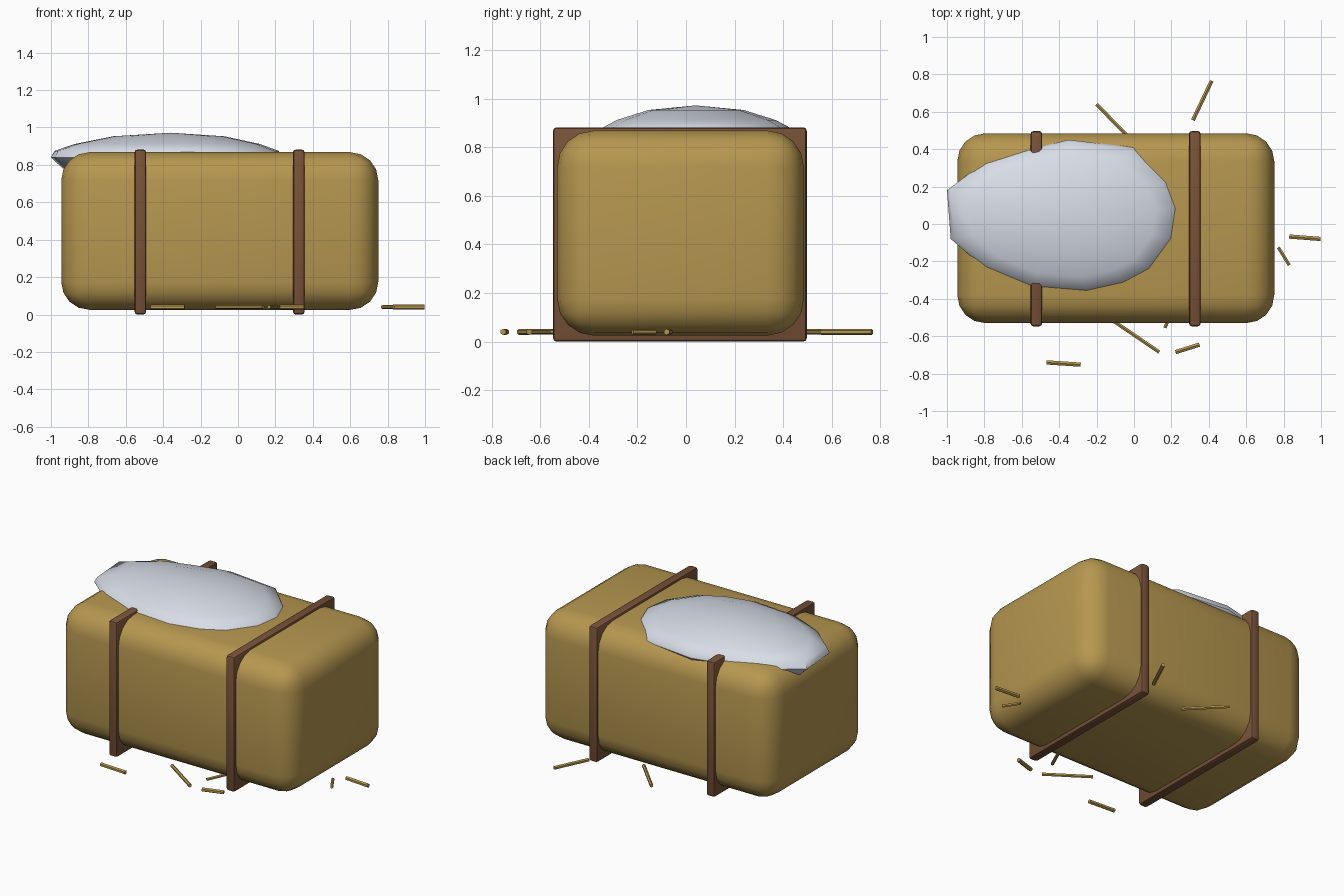
import bpy, bmesh, math
from mathutils import Vector

if "Cube" in bpy.data.objects:
    bpy.data.objects.remove(bpy.data.objects["Cube"])


def material(name, rgb):
    m = bpy.data.materials.new(name)
    m.diffuse_color = (*rgb, 1)
    m.use_nodes = True
    m.node_tree.nodes["Principled BSDF"].inputs["Base Color"].default_value = m.diffuse_color
    return m


HAY = material("hay gold", (0.47, 0.31, 0.08))
STRAP = material("strap brown", (0.19, 0.085, 0.04))
SNOW = material("snow white", (0.70, 0.74, 0.82))


def finish(name, bm, mat, angle):
    bmesh.ops.recalc_face_normals(bm, faces=bm.faces)
    me = bpy.data.meshes.new(name)
    bm.to_mesh(me)
    bm.free()
    ob = bpy.data.objects.new(name, me)
    bpy.context.collection.objects.link(ob)
    me.materials.append(mat)
    bpy.ops.object.select_all(action='DESELECT')
    ob.select_set(True)
    bpy.context.view_layer.objects.active = ob
    bpy.ops.object.shade_smooth_by_angle(angle=math.radians(angle))
    return ob


def rounded_box(name, lo, hi, radius, segments, mat):
    lo, hi = Vector(lo), Vector(hi)
    bm = bmesh.new()
    bmesh.ops.create_cube(bm, size=1)
    bmesh.ops.scale(bm, vec=hi - lo, verts=bm.verts)
    bmesh.ops.translate(bm, vec=(lo + hi) / 2, verts=bm.verts)
    bmesh.ops.bevel(bm, geom=bm.edges[:], offset=radius, segments=segments,
                    profile=0.5, affect='EDGES')
    return finish(name, bm, mat, 40)


# Bale body
rounded_box("hay_bale", (-0.945, -0.53, 0.025), (0.75, 0.485, 0.868), 0.15, 4, HAY)

# Two binding straps, plates running right through the bale
for name, x in (("left_strap", -0.522), ("right_strap", 0.325)):
    rounded_box(name, (x - 0.031, -0.547, 0.0), (x + 0.031, 0.497, 0.882), 0.015, 2, STRAP)

# Snow cap: one irregular outline shrunk into rings towards top and bottom
outline = [(-1.0, 0.18), (-0.98, -0.08), (-0.80, -0.235), (-0.55, -0.34), (-0.25, -0.365),
           (-0.05, -0.32), (0.09, -0.245), (0.21, -0.08), (0.235, 0.085), (0.18, 0.23),
           (0.0, 0.41), (-0.35, 0.45), (-0.6, 0.39), (-0.8, 0.33)]
rings = [(0.5, 0.745), (0.90, 0.78), (1.0, 0.84), (0.97, 0.875), (0.80, 0.912), (0.48, 0.953)]
cx, cy = -0.36, 0.04
bm = bmesh.new()
loops = [[bm.verts.new((cx + (x - cx) * s, cy + (y - cy) * s, z)) for x, y in outline]
         for s, z in rings]
n = len(outline)
for a, b in zip(loops, loops[1:]):
    for i in range(n):
        j = (i + 1) % n
        bm.faces.new((a[i], a[j], b[j], b[i]))
for loop, z in ((loops[0], 0.735), (loops[-1], 0.972)):
    tip = bm.verts.new((cx, cy, z))
    for i in range(n):
        bm.faces.new((loop[i], loop[(i + 1) % n], tip))
finish("snow_cap", bm, SNOW, 50)

# Loose straws on the ground: start xy, end xy, radius
straws = [(-0.20, 0.64, 0.0, 0.435, 0.011), (0.315, 0.555, 0.415, 0.765, 0.012),
          (0.83, -0.067, 0.997, -0.08, 0.013), (0.772, -0.125, 0.83, -0.22, 0.010),
          (-0.115, -0.515, 0.135, -0.685, 0.011), (0.222, -0.685, 0.35, -0.645, 0.013),
          (-0.468, -0.74, -0.285, -0.752, 0.013), (0.165, -0.555, 0.225, -0.42, 0.010)]
for k, (x0, y0, x1, y1, r) in enumerate(straws, 1):
    a, b = Vector((x0, y0, 0.04)), Vector((x1, y1, 0.04))
    bm = bmesh.new()
    bmesh.ops.create_cone(bm, cap_ends=True, segments=6, radius1=r, radius2=r,
                          depth=(b - a).length)
    bm.transform((b - a).to_track_quat('Z', 'Y').to_matrix().to_4x4())
    bmesh.ops.translate(bm, vec=(a + b) / 2, verts=bm.verts)
    finish(f"straw_{k}", bm, HAY, 30)
